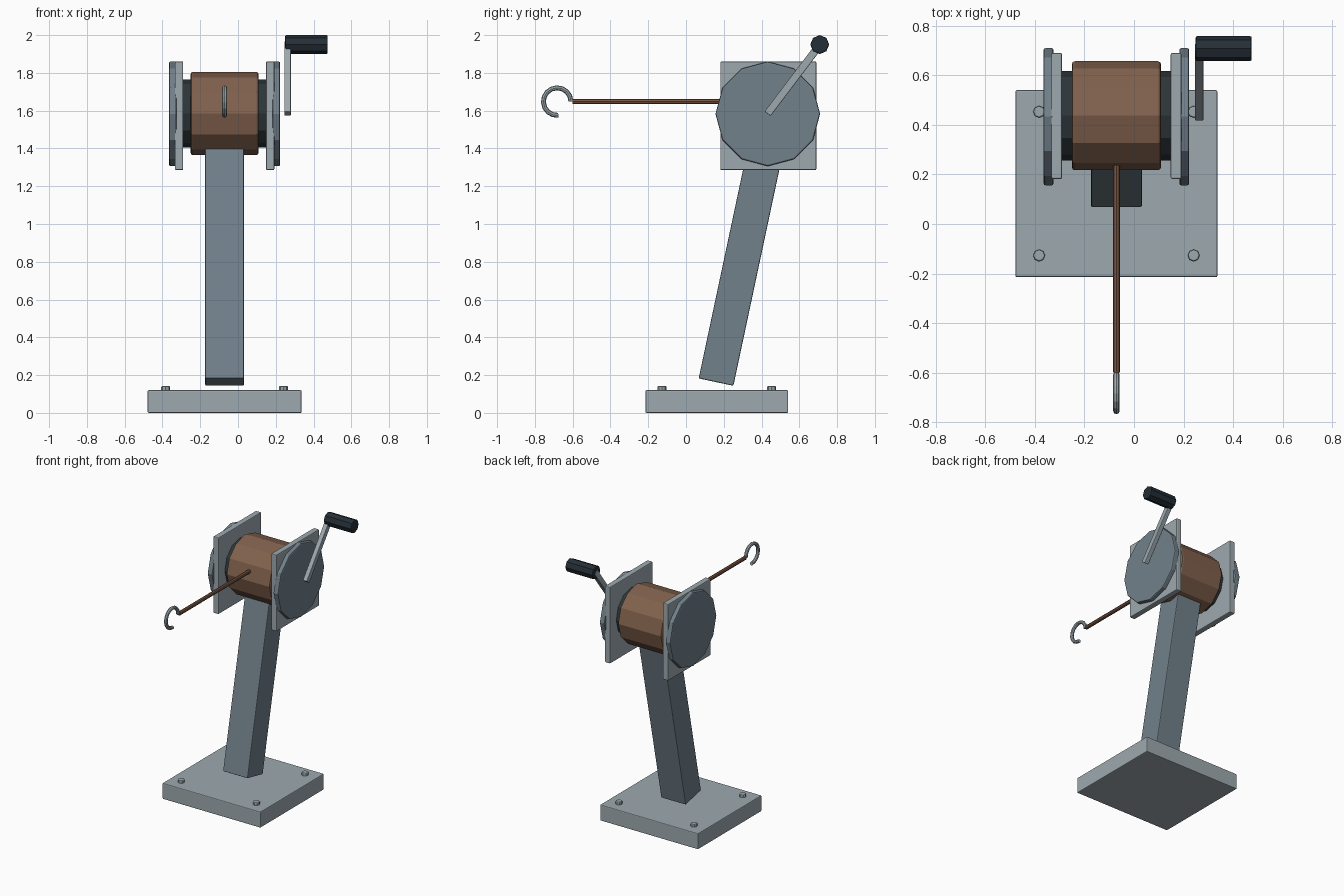
import bpy
import bmesh
import math
from mathutils import Matrix, Vector

if "Cube" in bpy.data.objects:
    bpy.data.objects.remove(bpy.data.objects["Cube"], do_unlink=True)


def material(name, rgb):
    m = bpy.data.materials.new(name)
    m.use_nodes = True
    m.diffuse_color = (*rgb, 1)
    m.node_tree.nodes["Principled BSDF"].inputs["Base Color"].default_value = (*rgb, 1)
    return m


LIGHT = material("light steel", (0.34, 0.40, 0.43))
BLUE = material("blue grey steel", (0.17, 0.22, 0.26))
BROWN = material("brown coil", (0.22, 0.12, 0.075))
ROPE = material("rope brown", (0.19, 0.09, 0.055))
DARK = material("dark hub", (0.027, 0.037, 0.043))
GRIP = material("black grip", (0.018, 0.028, 0.038))

MID_X = -0.071                              # centre line of the machine
AXLE = Vector((MID_X, 0.437, 1.585))        # centre of the drum
ALONG_X = Matrix.Rotation(math.pi / 2, 4, "Y")
ALONG_Y = Matrix.Rotation(math.pi / 2, 4, "X")


def finish(name, bm, mat, bevel=0.0):
    """Turn a bmesh into an object, bevelling its sharp edges."""
    bmesh.ops.recalc_face_normals(bm, faces=bm.faces)
    me = bpy.data.meshes.new(name)
    bm.to_mesh(me)
    bm.free()
    me.materials.append(mat)
    ob = bpy.data.objects.new(name, me)
    bpy.context.collection.objects.link(ob)
    if bevel:
        mod = ob.modifiers.new("soft_edges", "BEVEL")
        mod.width = bevel
        mod.segments = 2
        mod.limit_method = "ANGLE"
        mod.angle_limit = math.radians(50)
    return ob


def box(name, centre, size, mat, tilt=0.0, bevel=0.006):
    """Box leaning back by tilt about the x axis."""
    bm = bmesh.new()
    m = (Matrix.Translation(centre) @ Matrix.Rotation(-tilt, 4, "X")
         @ Matrix.Diagonal((*size, 1)))
    bmesh.ops.create_cube(bm, size=1, matrix=m)
    return finish(name, bm, mat, bevel)


def rod(name, centre, radius, length, sides, mat, turn=Matrix.Identity(4), bevel=0.0):
    bm = bmesh.new()
    bmesh.ops.create_cone(bm, cap_ends=True, segments=sides, radius1=radius,
                          radius2=radius, depth=length,
                          matrix=Matrix.Translation(centre) @ turn)
    return finish(name, bm, mat, bevel)


# Base plate with four bolts
box("base_plate", (MID_X, 0.163, 0.06), (0.815, 0.755, 0.12), LIGHT)
for i, x in enumerate((-0.383, 0.241)):
    for j, y in enumerate((-0.127, 0.453)):
        rod(f"bolt_{i}_{j}", (x, y, 0.125), 0.024, 0.034, 8, LIGHT, bevel=0.006)

# Leaning post
lean = math.radians(12)
length = 1.36
axis = Vector((0, math.sin(lean), math.cos(lean)))
box("post", Vector((MID_X, 0.159, 0.163)) + axis * length / 2,
    (0.205, 0.188, length), BLUE, lean)

# Drum and its hub
rod("drum", AXLE, 0.22, 0.36, 12, BROWN, ALONG_X, 0.012)
rod("drum_hub", AXLE, 0.18, 0.46, 12, DARK, ALONG_X)

# Side plates and round flanges
for side, s in (("left", 1), ("right", -1)):
    box(f"{side}_side_plate", (MID_X + s * 0.241, 0.436, 1.573),
        (0.044, 0.508, 0.575), LIGHT)
    rod(f"{side}_flange", (MID_X + s * 0.274, 0.433, 1.583), 0.277, 0.04,
        12, BLUE, ALONG_X, 0.008)

# Crank arm and grip
pivot = Vector((0.263, 0.438, 1.592))
knob = Vector((0.263, 0.708, 1.948))
reach = knob - pivot
box("crank_arm", (pivot + knob) / 2, (0.034, 0.04, reach.length + 0.02), LIGHT,
    math.atan2(reach.y, reach.z), 0.004)
rod("crank_grip", (0.362, 0.708, 1.95), 0.05, 0.226, 8, GRIP, ALONG_X, 0.006)

# Rope pulled forward from the drum
rod("rope", (MID_X, -0.18, 1.648), 0.014, 0.84, 8, ROPE, ALONG_Y)

# Open hook on the rope end: a ring section swept about the x axis
bm = bmesh.new()
hook_centre = Vector((MID_X, -0.682, 1.648))
ring_turn = Matrix.Translation(hook_centre + Vector((0, 0.073, 0)))
made = bmesh.ops.create_circle(bm, cap_ends=True, segments=8, radius=0.013,
                               matrix=ring_turn)
faces = list(bm.faces)
bmesh.ops.spin(bm, geom=made["verts"] + list(bm.edges) + faces, cent=hook_centre,
               axis=(1, 0, 0), angle=math.radians(275), steps=12)
finish("hook", bm, LIGHT)
